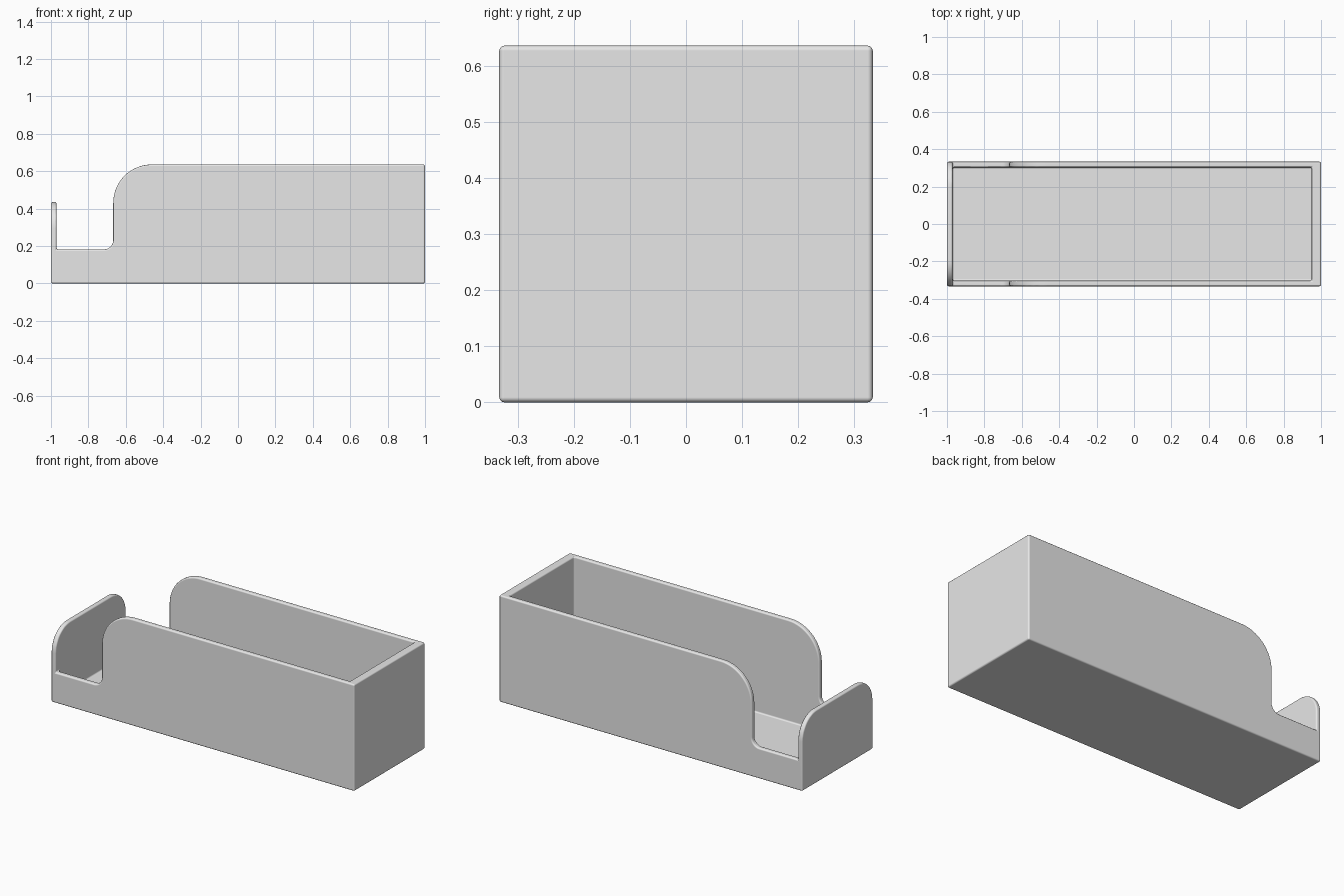
import bpy, bmesh, math

old = bpy.data.objects.get("Cube")
if old:
    bpy.data.objects.remove(old, do_unlink=True)

# Main dimensions
W, H = 0.333, 0.636           # half depth, full height
WALL, END_WALL, FLOOR = 0.03, 0.05, 0.03
LIP_TOP, LIP_R = 0.435, 0.14
NOTCH_X, NOTCH_Z = -0.667, 0.182

grey = bpy.data.materials.new("light_grey")
grey.use_nodes = True
grey.diffuse_color = (0.8, 0.8, 0.8, 1)
grey.node_tree.nodes["Principled BSDF"].inputs["Base Color"].default_value = (0.8, 0.8, 0.8, 1)


def arc(cx, cz, r, start, end, steps=12):
    """Points on an arc, angles in degrees."""
    angles = [math.radians(start + (end - start) * i / steps) for i in range(steps + 1)]
    return [(cx + r * math.cos(a), cz + r * math.sin(a)) for a in angles]


def prism(name, profile, axis, low, high):
    """Extrude a (horizontal, z) profile along the x or y axis."""
    bm = bmesh.new()
    place = (lambda u, z: (low, u, z)) if axis == "x" else (lambda u, z: (u, low, z))
    face = bm.faces.new([bm.verts.new(place(u, z)) for u, z in profile])
    moved = bmesh.ops.extrude_face_region(bm, geom=[face])["geom"]
    shift = (high - low, 0, 0) if axis == "x" else (0, high - low, 0)
    bmesh.ops.translate(bm, vec=shift, verts=[v for v in moved if isinstance(v, bmesh.types.BMVert)])
    bmesh.ops.recalc_face_normals(bm, faces=bm.faces)
    mesh = bpy.data.meshes.new(name)
    bm.to_mesh(mesh)
    bm.free()
    obj = bpy.data.objects.new(name, mesh)
    bpy.context.collection.objects.link(obj)
    return obj


def rect(u0, u1, z0, z1):
    return [(u0, z0), (u1, z0), (u1, z1), (u0, z1)]


# Solid block
tray = prism("open_tray", rect(-1, 1, 0, H), "y", -W, W)
tray.data.materials.append(grey)

# Inner cavity
cavity = prism("cavity_cutter", rect(-1 + WALL, 1 - END_WALL, FLOOR, 1), "y", -W + WALL, W - WALL)

# Access notch through both long walls
foot, shoulder = 0.05, 0.205
notch_profile = [(-1 + WALL, NOTCH_Z)]
notch_profile += arc(NOTCH_X - foot, NOTCH_Z + foot, foot, -90, 0, 8)
notch_profile += arc(NOTCH_X + shoulder, H - shoulder, shoulder, 180, 90, 16)
notch_profile += [(NOTCH_X + shoulder, 1), (-1 + WALL, 1)]
notch = prism("notch_cutter", notch_profile, "y", -0.5, 0.5)

# Rounded top of the low end lip
lip_profile = [(-0.5, 1), (-0.5, LIP_TOP - LIP_R)]
lip_profile += arc(-W + LIP_R, LIP_TOP - LIP_R, LIP_R, 180, 90)
lip_profile += arc(W - LIP_R, LIP_TOP - LIP_R, LIP_R, 90, 0)
lip_profile += [(0.5, LIP_TOP - LIP_R), (0.5, 1)]
lip = prism("lip_cutter", lip_profile, "x", -1.2, -0.8)

bpy.ops.object.select_all(action="DESELECT")
bpy.context.view_layer.objects.active = tray
tray.select_set(True)
for cutter in (cavity, notch, lip):
    cut = tray.modifiers.new("cut", "BOOLEAN")
    cut.operation = "DIFFERENCE"
    cut.solver = "EXACT"
    cut.object = cutter
    bpy.ops.object.modifier_apply(modifier=cut.name)
    bpy.data.objects.remove(cutter, do_unlink=True)

# Clean up the cut surfaces so the edges round evenly
bm = bmesh.new()
bm.from_mesh(tray.data)
bmesh.ops.remove_doubles(bm, verts=bm.verts, dist=0.0005)
bmesh.ops.dissolve_limit(bm, angle_limit=math.radians(1), verts=bm.verts, edges=bm.edges)
bm.to_mesh(tray.data)
bm.free()

# Softly rounded edges
bpy.ops.object.shade_smooth_by_angle(angle=math.radians(35))
soft = tray.modifiers.new("rounded_edges", "BEVEL")
soft.width = 0.009
soft.segments = 3
soft.limit_method = "ANGLE"
soft.angle_limit = math.radians(40)
soft.use_clamp_overlap = False
soft.harden_normals = True
